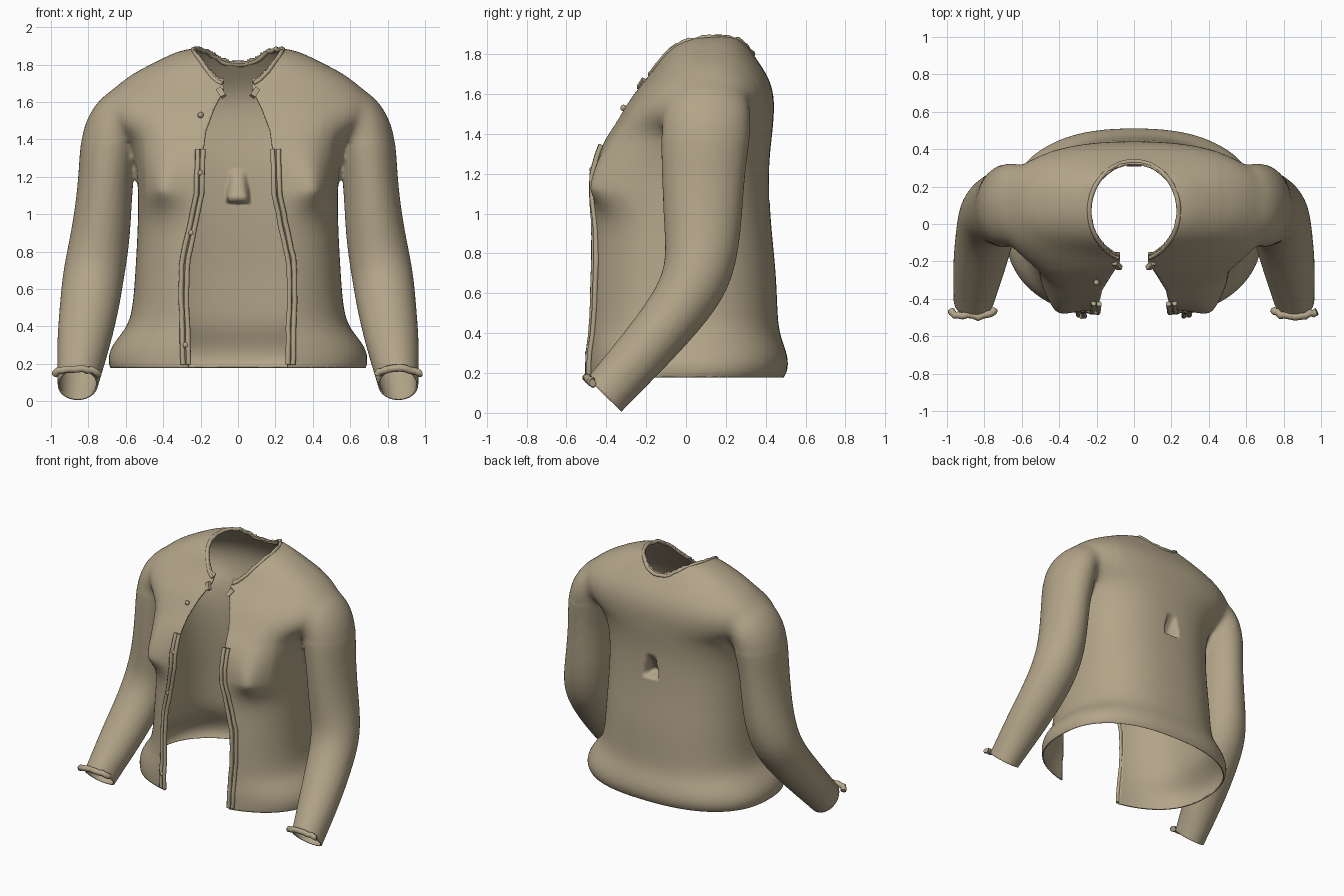
import bpy, bmesh, math, random
from mathutils import Vector
from mathutils.bvhtree import BVHTree

random.seed(4)
if "Cube" in bpy.data.objects:
    bpy.data.objects.remove(bpy.data.objects["Cube"])

cloth = bpy.data.materials.new("tan_cloth")
cloth.use_nodes = True
TAN = (0.45, 0.375, 0.25, 1)
cloth.diffuse_color = TAN
cloth.node_tree.nodes["Principled BSDF"].inputs["Base Color"].default_value = TAN

# Torso sections: height, half width, front y, back y
TORSO = [(.08, .65, -.5, .44), (.15, .67, -.51, .47), (.21, .705, -.51, .52), (.3, .68, -.51, .51),
         (.38, .605, -.505, .475), (.47, .565, -.505, .46), (.7, .55, -.5, .455), (.95, .535, -.48, .425),
         (1.2, .535, -.475, .415), (1.33, .56, -.44, .425), (1.41, .59, -.39, .435), (1.47, .68, -.345, .44),
         (1.55, .735, -.3, .445), (1.63, .715, -.24, .435), (1.7, .635, -.18, .405), (1.76, .555, -.14, .365),
         (1.82, .43, -.1, .325), (1.87, .33, -.04, .285), (1.895, .22, .05, .26)]
# Sleeve path: centre x, y, z, then the two radii
SLEEVE = [(.5, .11, 1.6, .13, .18), (.63, .11, 1.555, .14, .22), (.683, .1, 1.43, .168, .23),
          (.707, .085, 1.2, .143, .21), (.73, .085, .9, .16, .195), (.773, .065, .68, .167, .175),
          (.795, -.05, .5, .16, .15), (.83, -.23, .29, .143, .135), (.857, -.405, .095, .108, .122),
          (.87, -.49, .0, .1, .12)]
# Half width of the front opening by height
GAP = [(0, .26), (.6, .275), (.75, .27), (.95, .225), (1.1, .195), (1.35, .185),
       (1.45, .17), (1.57, .125), (1.67, .075), (2, .075)]


def lerp_table(table, z):
    for a, b in zip(table, table[1:]):
        if z <= b[0]:
            t = max(0, (z - a[0]) / (b[0] - a[0]))
            return [p + (q - p) * t for p, q in zip(a, b)][1:]
    return list(table[-1][1:])


def gap(z):
    return lerp_table(GAP, z)[0]


POWER = 2.4


def bust(x, z):
    across = (abs(x) - .42) / .125
    up = (z - 1.13) / (.22 if z > 1.13 else .11)
    return .12 * math.exp(-math.hypot(across, up) ** 1.6)


def front_y(x, z):
    half, front, back = lerp_table(TORSO, z)
    mid, depth = (front + back) / 2, (back - front) / 2
    return mid - depth * max(0, 1 - abs(x / half) ** POWER) ** (1 / POWER) - bust(x, z)


def loft(bm, rings):
    rows = [[bm.verts.new(p) for p in ring] for ring in rings]
    n = len(rows[0])
    for a, b in zip(rows, rows[1:]):
        for i in range(n):
            bm.faces.new((a[i], a[(i + 1) % n], b[(i + 1) % n], b[i]))
    bm.faces.new(rows[0][::-1])
    bm.faces.new(rows[-1])


def torso_ring(z, half, front, back, n=40):
    ring = []
    for i in range(n):
        c, s = math.cos(math.tau * i / n), math.sin(math.tau * i / n)
        bend = lambda v: math.copysign(abs(v) ** (2 / POWER), v)
        ring.append((half * bend(c), (front + back) / 2 + (back - front) / 2 * bend(s), z))
    return ring


def sleeve_rings(side, n=24):
    pts = [Vector(p[:3]) for p in SLEEVE]
    rings = []
    for k, p in enumerate(pts):
        t = (pts[min(k + 1, len(pts) - 1)] - pts[max(k - 1, 0)]).normalized()
        v = t.cross(Vector((1, 0, 0))).normalized()
        u = v.cross(t)
        ring = []
        for i in range(n):
            a = math.tau * i / n
            q = p + u * SLEEVE[k][3] * math.cos(a) + v * SLEEVE[k][4] * math.sin(a)
            ring.append((q.x * side, q.y, q.z))
        rings.append(ring)
    return rings


def add_object(name, data):
    obj = bpy.data.objects.new(name, data)
    bpy.context.collection.objects.link(obj)
    data.materials.append(cloth)
    return obj


def cord(name, points, radius):
    curve = bpy.data.curves.new(name, "CURVE")
    curve.dimensions = "3D"
    curve.bevel_depth = radius
    curve.bevel_resolution = 2
    curve.use_fill_caps = True
    spline = curve.splines.new("POLY")
    spline.points.add(len(points) - 1)
    for sp, p in zip(spline.points, points):
        sp.co = (*p, 1)
    spline.use_smooth = True
    return add_object(name, curve)


# Solid torso and sleeves, fused into one skin
bm = bmesh.new()
loft(bm, [torso_ring(*row) for row in TORSO])
for side in (-1, 1):
    loft(bm, sleeve_rings(side))
bmesh.ops.recalc_face_normals(bm, faces=bm.faces)
mesh = bpy.data.meshes.new("jacket_body")
bm.to_mesh(mesh)
bm.free()
body = add_object("jacket_body", mesh)
body.modifiers.new("round", "SUBSURF").levels = 2
fuse = body.modifiers.new("fuse", "REMESH")
fuse.mode = "VOXEL"
fuse.voxel_size = .014
soften = body.modifiers.new("soften", "SMOOTH")
soften.factor = .5
soften.iterations = 8
fused = bpy.data.meshes.new_from_object(body.evaluated_get(bpy.context.evaluated_depsgraph_get()))
body.modifiers.clear()

bm = bmesh.new()
bm.from_mesh(fused)

# Blend the sleeves into the shoulders and raise the bust
shoulders = [v for v in bm.verts if 1.38 < v.co.z < 1.8 and .46 < abs(v.co.x)]
for i in range(16):
    bmesh.ops.smooth_vert(bm, verts=shoulders, factor=.5, use_axis_x=True, use_axis_y=True, use_axis_z=True)
for v in bm.verts:
    if v.co.y < -.16 and v.co.z > .8:
        v.co.y -= bust(v.co.x, v.co.z) * min(1, (-.16 - v.co.y) / .08)
skin = BVHTree.FromBMesh(bm)
NECK = (.23, .255, .07)


def neck_ratio(p):
    return math.hypot(p.x / NECK[0], (p.y - NECK[2]) / NECK[1])


# Cut the front opening and the neck hole, then straighten their edges
cut = []
for f in bm.faces:
    c = f.calc_center_median()
    if (c.y < 0 and abs(c.x) < gap(c.z)) or (c.z > 1.5 and neck_ratio(c) < 1):
        cut.append(f)
bmesh.ops.delete(bm, geom=cut, context="FACES")
for v in bm.verts:
    if v.is_boundary:
        r = neck_ratio(v.co)
        if v.co.y < -.12 and abs(abs(v.co.x) - gap(v.co.z)) < .03:
            v.co.x = math.copysign(gap(v.co.z), v.co.x)
        elif v.co.z > 1.5 and abs(r - 1) < .15:
            v.co.x /= r
            v.co.y = NECK[2] + (v.co.y - NECK[2]) / r


def trim(point, normal, test):
    verts = [v for v in bm.verts if test(v.co)]
    chosen = set(verts)
    edges = [e for e in bm.edges if all(v in chosen for v in e.verts)]
    faces = [f for f in bm.faces if all(v in chosen for v in f.verts)]
    bmesh.ops.bisect_plane(bm, geom=verts + edges + faces, plane_co=point,
                           plane_no=normal, clear_outer=True)


# Open the hem and both cuffs
trim((0, 0, .178), (0, 0, -1), lambda p: abs(p.x) < .72 and p.z < .22)
trim((0, -.41, .09), (0, -.7, -.72), lambda p: abs(p.x) > .725 and p.z < .4 and p.y < -.15)

# Pinched fold pushed in at the middle of the back
for v in bm.verts:
    x, y, z = v.co
    half = .04 + .025 * (1.24 - z) / .18
    if y > .2 and abs(x) < half and 1.06 < z < 1.24:
        v.co.y -= .12 * min(1, (half - abs(x)) / .025) * min(1, (z - 1.06) / .025) * (1.24 - z) / .18
bm.to_mesh(mesh)
bm.free()
mesh.polygons.foreach_set("use_smooth", [True] * len(mesh.polygons))
thick = body.modifiers.new("cloth_thickness", "SOLIDIFY")
thick.thickness = .01
thick.offset = -1

for side, label in ((-1, "right"), (1, "left")):
    # Doubled front edging
    for k in range(2):
        pts = []
        for i in range(25):
            z = .195 + i * (1.345 - .195) / 24
            x = gap(z) + .03 * k + random.uniform(-.002, .002)
            pts.append((side * x, front_y(x, z) - .004, z))
        cord(f"{label}_front_edging_{k + 1}", pts, .014)

    # Rumpled cuff turn-up
    pts = []
    for i in range(13):
        a = math.radians(5 + i * 170 / 12)
        up = .075 + .04 * math.sin(a) + random.uniform(-.007, .007)
        pts.append((side * (.862 + .116 * math.cos(a)), -.41 - .7 * up + random.uniform(-.008, .008),
                    .09 + .72 * up))
    cord(f"{label}_cuff_fold", pts, .02)

    # Collar tab
    bm = bmesh.new()
    bmesh.ops.create_cube(bm, size=1)
    bmesh.ops.scale(bm, vec=(.03, .025, .055), verts=bm.verts)
    tab = bpy.data.meshes.new(f"{label}_collar_tab")
    bm.to_mesh(tab)
    bm.free()
    obj = add_object(f"{label}_collar_tab", tab)
    obj.location = (side * .09, front_y(.09, 1.65), 1.65)
    obj.rotation_euler = (-.5, side * .6, 0)

# Uneven rolled neck edge
pts = []
for i in range(45):
    a = math.radians(-70 + i * 320 / 44)
    x = NECK[0] * 1.04 * math.cos(a)
    y = NECK[2] + NECK[1] * 1.04 * math.sin(a)
    hit = skin.ray_cast(Vector((x, y, 3)), Vector((0, 0, -1)))[0]
    if hit and hit.z > 1.5:
        pts.append((x, y, hit.z + random.uniform(-.012, .0)))
cord("neck_edge", pts, .013)

# Buttons
for i, (x, z) in enumerate(((-.2, 1.53), (-.2, 1.22), (-.25, .9), (-.28, .3))):
    bpy.ops.mesh.primitive_uv_sphere_add(segments=12, ring_count=8, radius=.016,
                                         location=(x, front_y(x, z) - .008, z))
    button = bpy.context.object
    button.name = f"button_{i + 1}"
    button.data.materials.append(cloth)
    bpy.ops.object.shade_smooth_by_angle()
